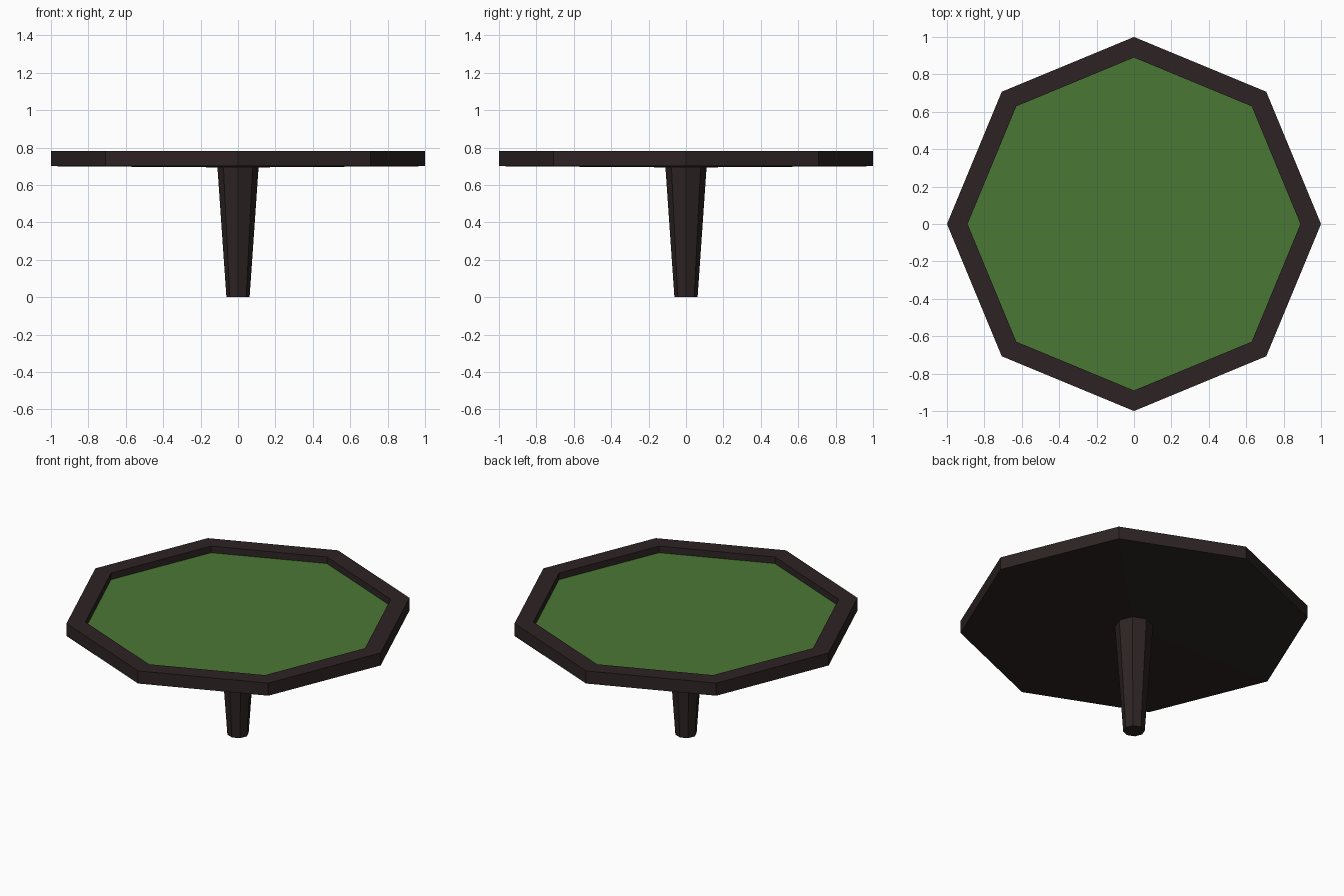
import bpy
import bmesh
from math import cos, sin, tau

SIDES = 8

cube = bpy.data.objects.get("Cube")
if cube:
    bpy.data.objects.remove(cube, do_unlink=True)


def make_material(name, rgb):
    mat = bpy.data.materials.new(name)
    mat.use_nodes = True
    colour = (*rgb, 1.0)
    mat.diffuse_color = colour
    mat.node_tree.nodes["Principled BSDF"].inputs["Base Color"].default_value = colour
    return mat


def lathe(name, profile, mat, cap_start=False, cap_end=False):
    """Sweep (radius, height) points around z as flat-sided octagon rings."""
    bm = bmesh.new()
    rings = [[bm.verts.new((r * cos(tau * i / SIDES), r * sin(tau * i / SIDES), z))
              for i in range(SIDES)] for r, z in profile]
    for low, high in zip(rings, rings[1:]):
        for i in range(SIDES):
            j = (i + 1) % SIDES
            bm.faces.new((low[i], low[j], high[j], high[i]))
    if cap_start:
        bm.faces.new(rings[0][::-1])
    if cap_end:
        bm.faces.new(rings[-1])
    mesh = bpy.data.meshes.new(name)
    bm.to_mesh(mesh)
    bm.free()
    mesh.materials.append(mat)
    obj = bpy.data.objects.new(name, mesh)
    bpy.context.collection.objects.link(obj)
    return obj


wood = make_material("dark wood", (0.027, 0.0175, 0.0175))
felt = make_material("green felt", (0.069, 0.185, 0.036))

# Tapered pedestal leg
lathe("pedestal_leg", [(0.062, 0), (0.11, 0.694)], wood, cap_start=True)

# Table top: slightly sloped underside, outer edge, raised rim and inner wall
lathe("table_frame", [(0.11, 0.694), (1, 0.70), (1, 0.78), (0.89, 0.78), (0.89, 0.738)], wood)

# Recessed playing surface
lathe("felt_surface", [(0.89, 0.738)], felt, cap_end=True)
